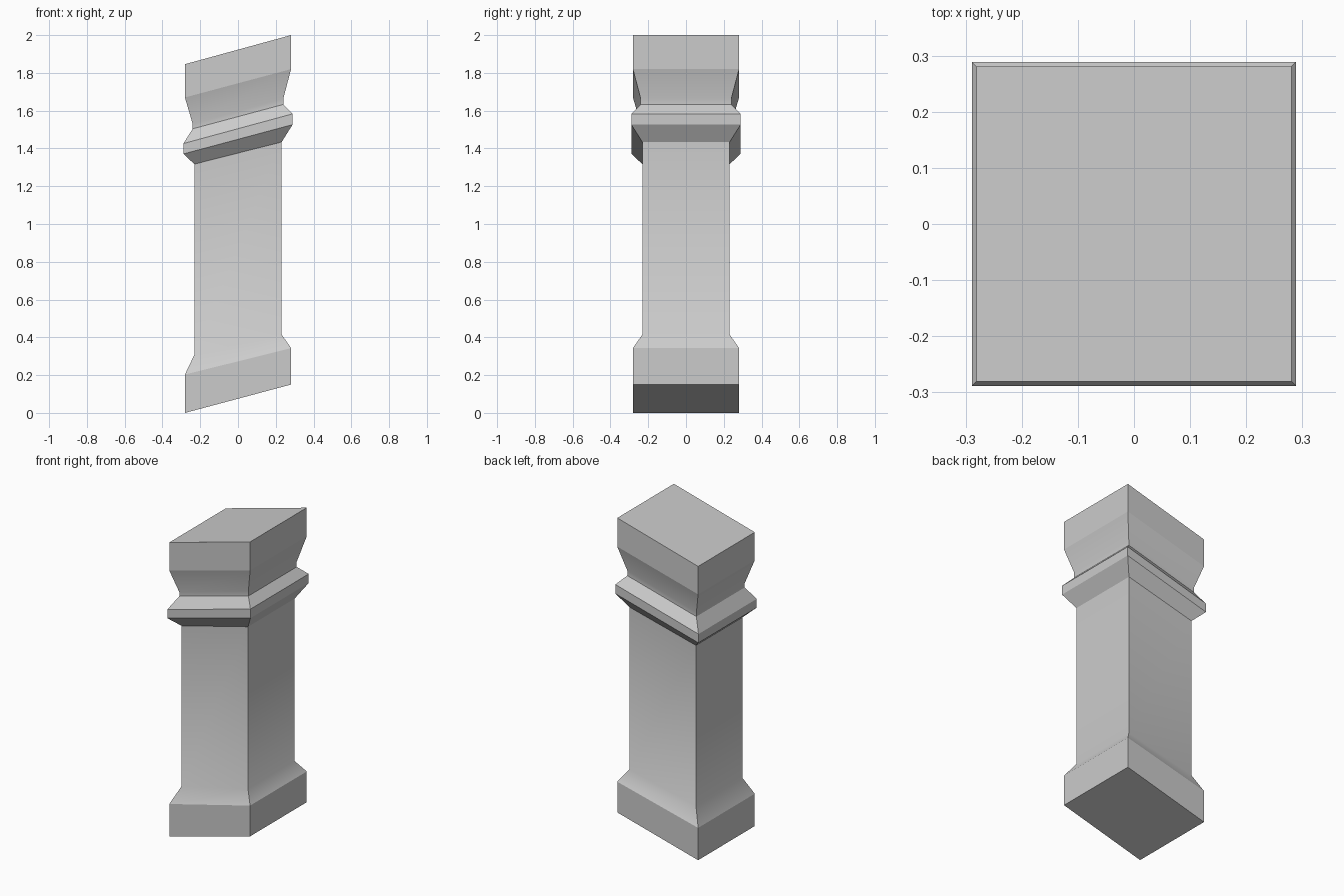
import bpy, bmesh

if "Cube" in bpy.data.objects:
    bpy.data.objects.remove(bpy.data.objects["Cube"])

# Slanted square post profile: (half width, z at left edge, z at right edge, sharp ring)
RINGS = [
    (0.281, 0.000, 0.150, True),    # foot
    (0.281, 0.203, 0.343, True),    # top of plinth
    (0.231, 0.308, 0.415, False),   # start of shaft
    (0.231, 1.317, 1.434, True),    # top of shaft
    (0.289, 1.371, 1.526, True),    # collar
    (0.289, 1.426, 1.583, True),
    (0.240, 1.504, 1.633, True),    # neck
    (0.240, 1.530, 1.665, False),
    (0.281, 1.670, 1.820, True),    # cap block
    (0.281, 1.846, 2.000, True),
]

bm = bmesh.new()
loops = []
for w, left, right, _ in RINGS:
    loops.append([bm.verts.new(p) for p in
                  ((-w, -w, left), (w, -w, right), (w, w, right), (-w, w, left))])

# Side walls between neighbouring rings, then the two end faces
for a, b in zip(loops, loops[1:]):
    for i in range(4):
        j = (i + 1) % 4
        bm.faces.new((a[i], a[j], b[j], b[i]))
bm.faces.new(loops[0][::-1])
bm.faces.new(loops[-1])
bmesh.ops.recalc_face_normals(bm, faces=bm.faces)

# Soft shading only across the shaft foot and the neck flare
for f in bm.faces:
    f.smooth = True
for e in bm.edges:
    e.smooth = False
for ring, (_, _, _, sharp) in zip(loops, RINGS):
    if not sharp:
        for i in range(4):
            bm.edges.get((ring[i], ring[(i + 1) % 4])).smooth = True

mesh = bpy.data.meshes.new("slanted_post")
bm.to_mesh(mesh)
bm.free()
bpy.context.collection.objects.link(bpy.data.objects.new("slanted_post", mesh))
